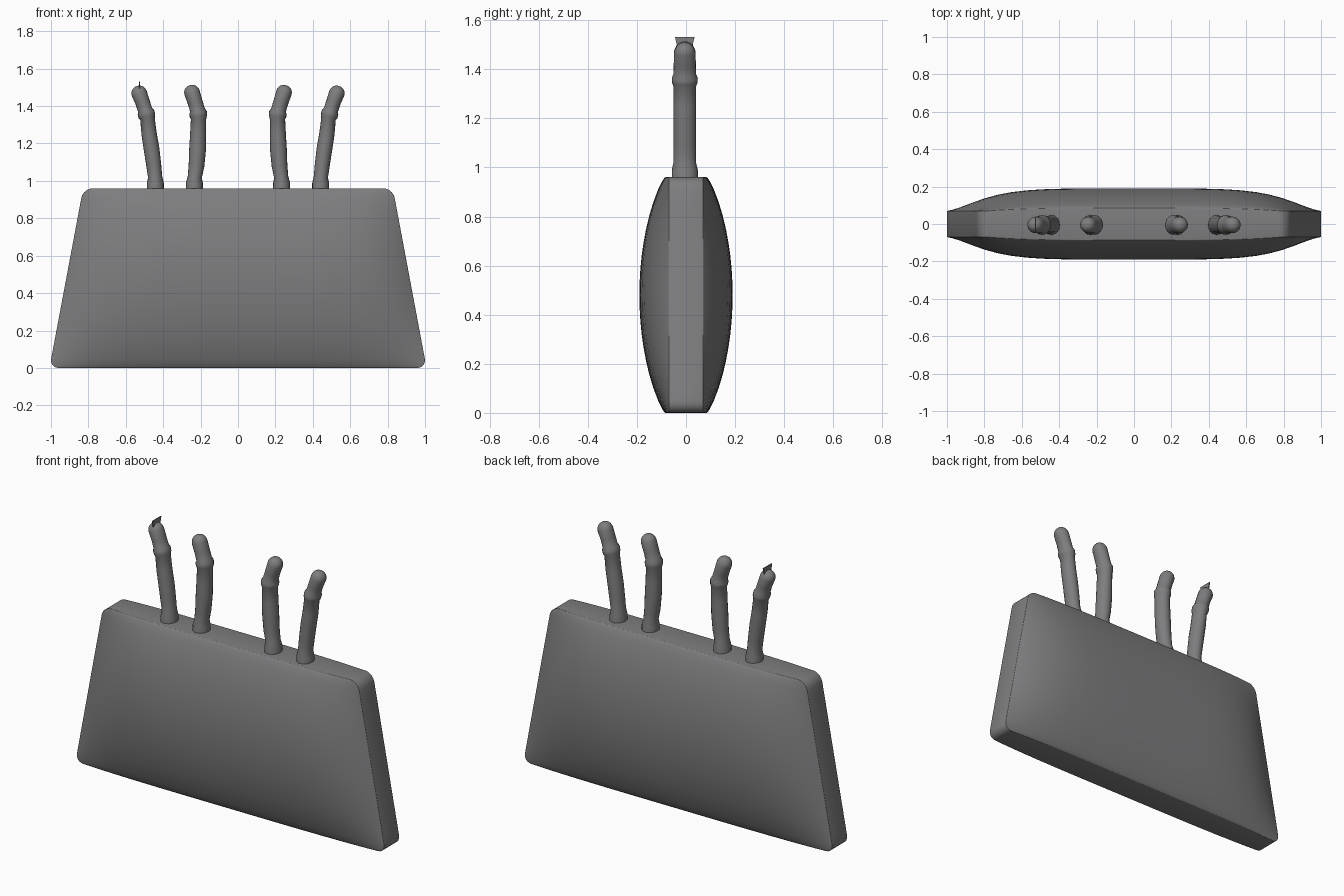
import bpy, bmesh, math
from mathutils import Vector

if "Cube" in bpy.data.objects:
    bpy.data.objects.remove(bpy.data.objects["Cube"])

grey = bpy.data.materials.new("dark_grey")
grey.diffuse_color = (0.21, 0.205, 0.212, 1)
grey.use_nodes = True
grey.node_tree.nodes["Principled BSDF"].inputs["Base Color"].default_value = grey.diffuse_color


def finish(bm, name, angle=35, bevel=0):
    bmesh.ops.recalc_face_normals(bm, faces=bm.faces)
    me = bpy.data.meshes.new(name)
    bm.to_mesh(me)
    bm.free()
    ob = bpy.data.objects.new(name, me)
    bpy.context.collection.objects.link(ob)
    me.materials.append(grey)
    bpy.ops.object.select_all(action='DESELECT')
    ob.select_set(True)
    bpy.context.view_layer.objects.active = ob
    if bevel:
        m = ob.modifiers.new("soft_rim", 'BEVEL')
        m.width, m.segments = bevel, 2
        m.limit_method, m.angle_limit = 'ANGLE', math.radians(40)
        bpy.ops.object.modifier_apply(modifier=m.name)
    bpy.ops.object.shade_smooth_by_angle(angle=math.radians(angle))
    return ob


# Body: puffed trapezoid slab with rounded corners
H, R = 0.96, 0.05


def half_width(z):
    w = 1.008 - 0.18 * z / H
    d = min(z, H - z)
    if d < R:
        w -= R - math.sqrt(R * R - (R - d) ** 2)
    return w


def half_depth(u, z):
    t = 2 * z / H - 1
    rim = 0.07 + 0.015 * (1 - u ** 4)
    puff = max(0, 1 - t * t) ** 0.8 * (1 - abs(u) ** 5)
    return rim + (0.19 - rim) * puff


ends = [R * (1 - math.cos(math.pi / 2 * i / 5)) for i in range(6)]
rows = ends + [R + (H - 2 * R) * i / 16 for i in range(1, 16)] + [H - e for e in reversed(ends)]
cols = [math.sin(math.pi / 2 * (i / 14 - 1)) for i in range(29)]
bm = bmesh.new()
grids = []
for side in (-1, 1):
    grids.append([[bm.verts.new((u * half_width(z), side * half_depth(u, z), z))
                   for u in cols] for z in rows])
for g in grids:
    for a, b in zip(g, g[1:]):
        for i in range(len(cols) - 1):
            bm.faces.new((a[i], a[i + 1], b[i + 1], b[i]))


def boundary(g):
    return (g[0] + [r[-1] for r in g[1:]] + g[-1][-2::-1]
            + [r[0] for r in g[-2:0:-1]])


f, k = boundary(grids[0]), boundary(grids[1])
for i in range(len(f)):
    j = (i + 1) % len(f)
    bm.faces.new((f[i], f[j], k[j], k[i]))
finish(bm, "body", 35, 0.01)


# Handle stubs: swept tubes with collar, ring and rounded tip
def handle(name, path, sign, sides=20):
    pts = [(Vector((x * sign, -0.005, z)), rx, ry) for x, z, rx, ry in path]
    end, r, _ = pts[-1]
    axis = (end - pts[-2][0]).normalized()
    for i in range(1, 6):
        a = math.pi / 2 * i / 6
        pts.append((end + axis * r * math.sin(a), r * math.cos(a), r * math.cos(a)))
    bm = bmesh.new()
    rings = []
    for i, (p, rx, ry) in enumerate(pts):
        d = (pts[min(i + 1, len(pts) - 1)][0] - pts[max(i - 1, 0)][0]).normalized()
        across = Vector((d.z, 0, -d.x))
        rings.append([bm.verts.new(p + across * rx * math.cos(t) + Vector((0, ry * math.sin(t), 0)))
                      for t in (2 * math.pi * s / sides for s in range(sides))])
    for a, b in zip(rings, rings[1:]):
        for s in range(sides):
            n = (s + 1) % sides
            bm.faces.new((a[s], a[n], b[n], b[s]))
    bm.faces.new(rings[0])
    bm.faces.new(rings[-1])
    finish(bm, name, 40)


outer = [(0.442, 0.93, 0.046, 0.053), (0.442, 0.99, 0.045, 0.053), (0.443, 1.02, 0.038, 0.046),
         (0.450, 1.08, 0.040, 0.046), (0.462, 1.17, 0.042, 0.046), (0.475, 1.25, 0.041, 0.046),
         (0.484, 1.33, 0.039, 0.046), (0.487, 1.345, 0.045, 0.052), (0.492, 1.365, 0.046, 0.053),
         (0.497, 1.38, 0.039, 0.046), (0.510, 1.42, 0.039, 0.045), (0.528, 1.468, 0.042, 0.044)]
inner = [(0.233, 0.93, 0.046, 0.053), (0.233, 0.99, 0.045, 0.053), (0.231, 1.02, 0.038, 0.046),
         (0.222, 1.08, 0.042, 0.046), (0.216, 1.17, 0.045, 0.046), (0.213, 1.25, 0.043, 0.046),
         (0.211, 1.33, 0.041, 0.046), (0.212, 1.345, 0.046, 0.052), (0.213, 1.365, 0.047, 0.053),
         (0.217, 1.38, 0.040, 0.046), (0.229, 1.42, 0.040, 0.045), (0.246, 1.472, 0.042, 0.044)]
for sign, word in ((-1, "left"), (1, "right")):
    handle(word + "_outer_handle", outer, sign)
    handle(word + "_inner_handle", inner, sign)

# Small thin tab on the tip of the left outer handle
bm = bmesh.new()
bmesh.ops.create_cube(bm, size=1)
for v in bm.verts:
    half = 0.04 if v.co.z > 0 else 0.03
    v.co = Vector((-0.526 + v.co.x * 0.006, -0.005 + 2 * half * v.co.y, 1.51 + v.co.z * 0.044))
finish(bm, "tip_tab")
